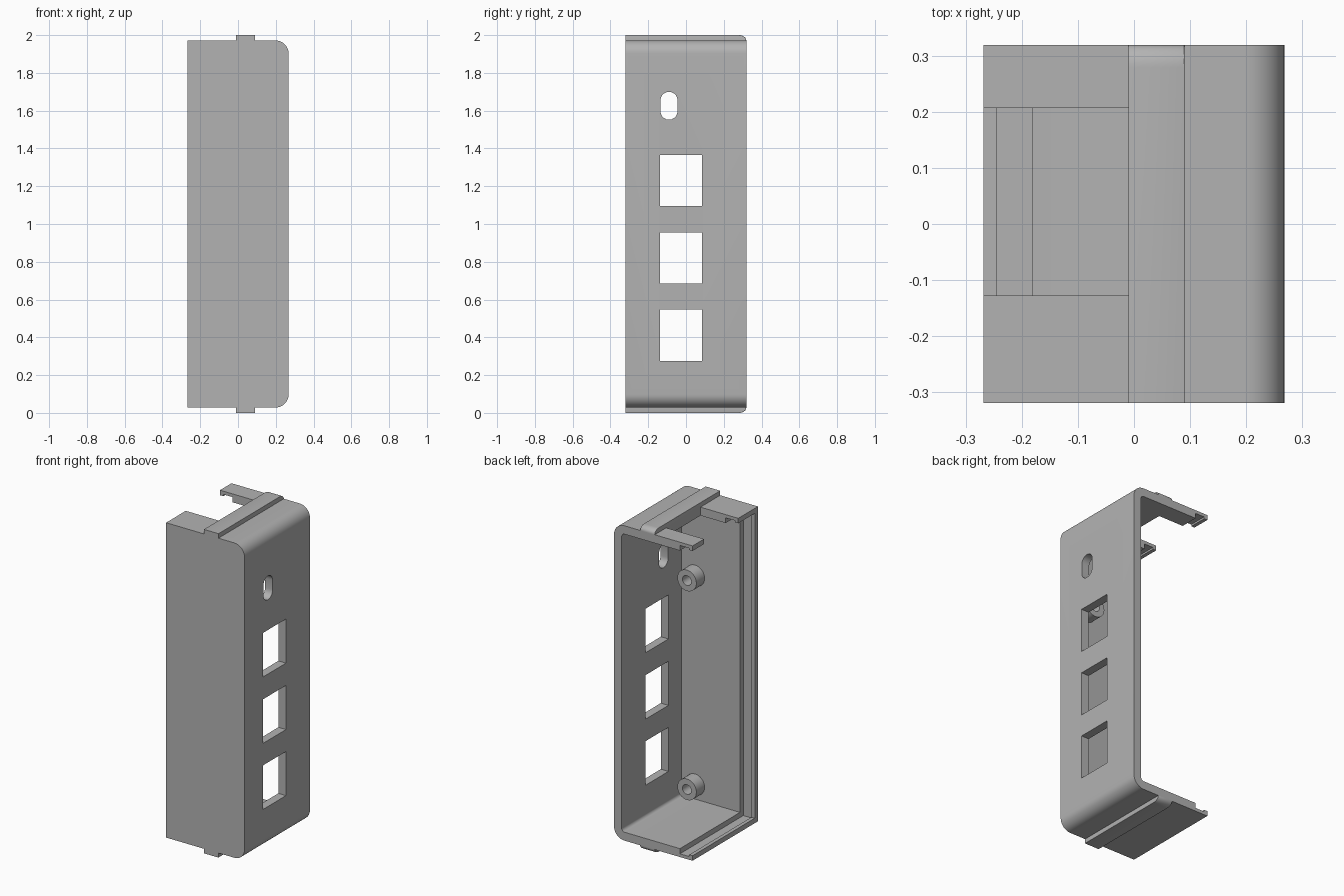
import bpy, bmesh, math
from mathutils import Vector

cube = bpy.data.objects.get("Cube")
if cube:
    bpy.data.objects.remove(cube, do_unlink=True)

# Main dimensions
HX, HY = 0.268, 0.319      # half width and half depth
Z0, Z1 = 0.028, 1.972      # outer faces of floor and roof
T = 0.052                  # wall thickness

grey = bpy.data.materials.new("plain_grey")
grey.use_nodes = True
grey.diffuse_color = (0.45, 0.45, 0.45, 1)
grey.node_tree.nodes["Principled BSDF"].inputs["Base Color"].default_value = (0.45, 0.45, 0.45, 1)


def prism(name, outline, depth):
    """Closed outline of 3D points, extruded along the depth vector."""
    bm = bmesh.new()
    face = bm.faces.new([bm.verts.new(p) for p in outline])
    ext = bmesh.ops.extrude_face_region(bm, geom=[face])
    verts = [g for g in ext["geom"] if isinstance(g, bmesh.types.BMVert)]
    bmesh.ops.translate(bm, verts=verts, vec=Vector(depth))
    bmesh.ops.recalc_face_normals(bm, faces=bm.faces)
    mesh = bpy.data.meshes.new(name)
    bm.to_mesh(mesh)
    bm.free()
    mesh.materials.append(grey)
    obj = bpy.data.objects.new(name, mesh)
    bpy.context.collection.objects.link(obj)
    return obj


def box(name, lo, hi):
    outline = [(x, lo[1], z) for x, z in
               ((lo[0], lo[2]), (hi[0], lo[2]), (hi[0], hi[2]), (lo[0], hi[2]))]
    return prism(name, outline, (0, hi[1] - lo[1], 0))


def arc(a, b, r, start, end, n=10):
    return [(a + r * math.cos(t), b + r * math.sin(t)) for t in
            (math.radians(start + (end - start) * i / n) for i in range(n + 1))]


def rounded_block(name, x0, x1, y0, y1, z0, z1, r):
    """Block whose two +x edges are rounded."""
    pts = [(x0, z1), (x0, z0)]
    pts += arc(x1 - r, z0 + r, r, -90, 0) + arc(x1 - r, z1 - r, r, 0, 90)
    return prism(name, [(x, y0, z) for x, z in pts], (0, y1 - y0, 0))


def apply_modifiers(obj):
    graph = bpy.context.evaluated_depsgraph_get()
    mesh = bpy.data.meshes.new_from_object(obj.evaluated_get(graph))
    obj.modifiers.clear()
    obj.data = mesh


def cut(obj, cutter):
    cutter.hide_render = True
    mod = obj.modifiers.new("cut", 'BOOLEAN')
    mod.operation, mod.solver, mod.object = 'DIFFERENCE', 'EXACT', cutter
    apply_modifiers(obj)
    bpy.data.objects.remove(cutter, do_unlink=True)


def smooth(obj):
    bpy.ops.object.select_all(action='DESELECT')
    obj.select_set(True)
    bpy.context.view_layer.objects.active = obj
    bpy.ops.object.shade_smooth_by_angle(angle=math.radians(30))


# Shell, open at the back and on the right side
shell = rounded_block("shell", -HX, HX, -HY, HY, Z0, Z1, 0.07)
cut(shell, rounded_block("cavity", -1, HX - T, -HY + T, 1, Z0 + T, Z1 - T, 0.02))

# Snap groove and thinner lip around the open side
for name, x0, x1, left in (("groove", -0.245, -0.182, 0.020), ("lip", -0.4, -0.24, 0.031)):
    cut(shell, box(name, (x0, -HY + left, Z0 + left), (x1, 1, Z1 - left)))

# Notch in the roof
cut(shell, box("notch", (-1, -0.127, 1.8), (-0.01, 0.207, 2.2)))

# Three square windows and a rounded slot in the left wall
for z in (0.412, 0.820, 1.230):
    cut(shell, box("window", (0.15, -0.137, z - 0.136), (0.5, 0.085, z + 0.136)))
slot = arc(-0.09, 1.655, 0.045, 0, 180) + arc(-0.09, 1.597, 0.045, 180, 360)
cut(shell, prism("slot", [(0.15, y, z) for y, z in slot], (0.4, 0, 0)))
smooth(shell)

# Guide ribs on the roof and floor, rounded at the back end
for name, base, s in (("top_rib", Z1, 1), ("bottom_rib", Z0, -1)):
    r = 0.027
    pts = [(-HY, -0.01), (HY, -0.01)]
    pts += [(HY - 0.04 + 0.04 * math.cos(t), r * math.sin(t) + 0.001)
            for t in (math.radians(9 * i) for i in range(11))]
    pts.append((-HY, 0.028))
    rib = prism(name, [(-0.01, y, base + s * h) for y, h in pts], (0.1, 0, 0))
    # Soften only the long outer edges
    bm = bmesh.new()
    bm.from_mesh(rib.data)
    edges = [e for e in bm.edges
             if all(s * (v.co.z - base) > 0 for v in e.verts)
             and abs(e.verts[0].co.x - e.verts[1].co.x) < 0.001
             and abs(e.verts[0].co.y - e.verts[1].co.y) > 0.0001]
    bmesh.ops.bevel(bm, geom=edges, offset=0.009, segments=3, profile=0.5,
                    affect='EDGES', clamp_overlap=True)
    bm.to_mesh(rib.data)
    bm.free()
    smooth(rib)

# Screw bosses on the inside of the front wall
for name, z in (("lower_boss", 0.17), ("upper_boss", 1.46)):
    y0 = -HY + T
    ring = arc(0.125, z, 0.065, 0, 360, 32)[:-1]
    hole = arc(0.125, z, 0.03, 0, 360, 24)[:-1]
    boss = prism(name, [(x, y0 - 0.01, h) for x, h in ring], (0, 0.09, 0))
    cut(boss, prism("hole", [(x, y0, h) for x, h in hole], (0, 0.2, 0)))
    smooth(boss)
